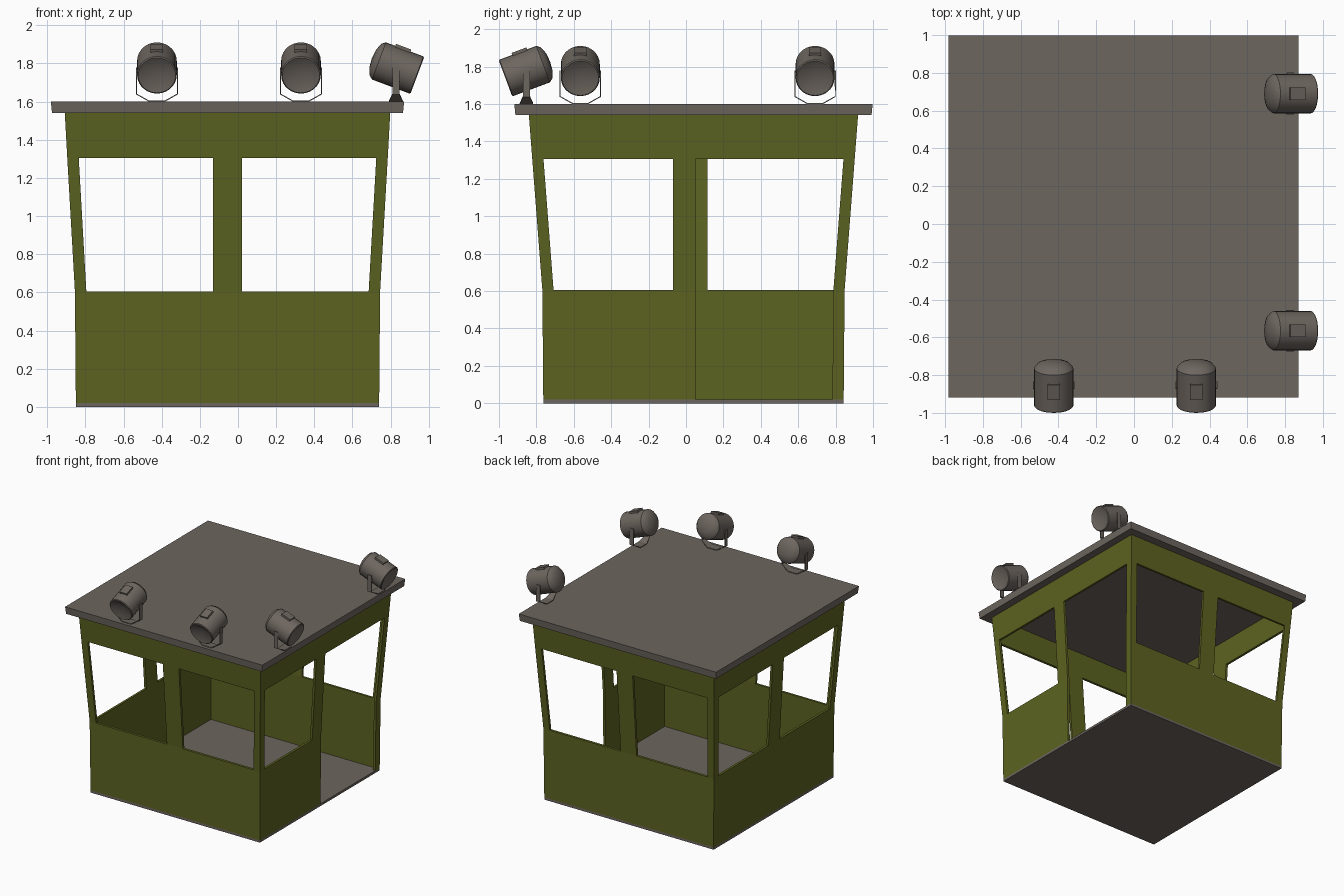
import bpy, bmesh, math
from mathutils import Matrix, Vector

if "Cube" in bpy.data.objects:
    bpy.data.objects.remove(bpy.data.objects["Cube"])

def material(name, col):
    m = bpy.data.materials.new(name)
    m.diffuse_color = (*col, 1)
    m.use_nodes = True
    m.node_tree.nodes["Principled BSDF"].inputs["Base Color"].default_value = m.diffuse_color
    return m

GREEN = material("olive_green", (0.107, 0.125, 0.015))
GREY = material("warm_grey", (0.155, 0.133, 0.116))

def make(name, bm, mat):
    me = bpy.data.meshes.new(name)
    bm.to_mesh(me)
    bm.free()
    me.materials.append(mat)
    ob = bpy.data.objects.new(name, me)
    bpy.context.collection.objects.link(ob)
    return ob

CX, CY = -0.055, 0.04

def slab(name, hx, hy, z0, z1, grow=0.0):
    """Flat box whose top edge may be slightly wider than its bottom."""
    bm = bmesh.new()
    bmesh.ops.create_cube(bm, size=2)
    for v in bm.verts:
        g = grow if v.co.z > 0 else 0
        v.co = (CX + v.co.x * (hx + g), CY + v.co.y * (hy + g), z1 if v.co.z > 0 else z0)
    return make(name, bm, GREY)

slab("floor", 0.795, 0.803, 0, 0.02)
slab("roof", 0.920, 0.952, 1.54, 1.60, 0.006)

# walls: one ring of panels, window and door cells left open
rows = [(0.02, 0.795, 0.803), (0.605, 0.80, 0.808), (1.305, 0.84, 0.862), (1.54, 0.853, 0.88)]
gaps = [(-0.075, 0.075), (-0.11, 0.01), (-0.075, 0.075), (-0.075, 0.075)]  # front right back left
INSET = 0.06
bm = bmesh.new()
ring = []
for z, hx, hy in rows:
    loop = []
    for w in range(4):
        half, out = (hx, hy) if w % 2 == 0 else (hy, hx)
        rot = Matrix.Rotation(w * math.pi / 2, 3, 'Z')
        for u in (-half, -half + INSET, gaps[w][0], gaps[w][1], half - INSET):
            p = rot @ Vector((u, -out, 0))
            loop.append(bm.verts.new((CX + p.x, CY + p.y, z)))
    ring.append(loop)
n = len(ring[0])
for k in range(3):
    for i in range(n):
        window = k == 1 and i % 5 in (1, 3)
        door = i == 8 and k < 2
        if not (window or door):
            j = (i + 1) % n
            bm.faces.new((ring[k][i], ring[k][j], ring[k + 1][j], ring[k + 1][i]))
walls = make("cabin_walls", bm, GREEN)
sol = walls.modifiers.new("thickness", 'SOLIDIFY')
sol.thickness = 0.02
sol.offset = -1
sol.use_even_offset = True

# floodlight: lathed housing, pointing along +x and tilted down
TILT = Matrix.Rotation(math.radians(20.5), 4, 'Y')

def housing():
    bm = bmesh.new()
    prof = [(-0.135, 0), (-0.13, 0.05), (-0.115, 0.088), (-0.095, 0.104),
            (0.115, 0.104), (0.12, 0.098), (0.085, 0)]
    vs = [bm.verts.new((x, 0, r)) for x, r in prof]
    es = [bm.edges.new(e) for e in zip(vs, vs[1:])]
    bmesh.ops.spin(bm, geom=vs + es, axis=(1, 0, 0), cent=(0, 0, 0),
                   angle=math.tau, steps=28, use_duplicate=False)
    bmesh.ops.remove_doubles(bm, verts=bm.verts, dist=1e-4)
    bmesh.ops.recalc_face_normals(bm, faces=bm.faces)
    # raised cover plate on top
    bmesh.ops.create_cube(bm, size=1, matrix=Matrix.Translation((0, 0, 0.102))
                          @ Matrix.Diagonal((0.085, 0.066, 0.026, 1)))
    bm.transform(TILT)
    return bm

def yoke():
    """U-shaped strap, wider where it bolts to the roof (z relative to lamp centre)."""
    bm = bmesh.new()
    path = [(-0.108, 0.0, 0.019), (-0.108, -0.14, 0.019), (-0.042, -0.177, 0.036),
            (0.042, -0.177, 0.036), (0.108, -0.14, 0.019), (0.108, 0.0, 0.019)]
    pairs = [(bm.verts.new((-w, y, z)), bm.verts.new((w, y, z))) for y, z, w in path]
    for (a, b), (c, d) in zip(pairs, pairs[1:]):
        bm.faces.new((a, b, d, c))
    return bm

lamps = [(-0.425, -0.853, -90), (0.33, -0.853, -90), (0.828, -0.565, 0), (0.828, 0.69, 0)]
for i, (x, y, ang) in enumerate(lamps, 1):
    for name, build in (("floodlight", housing), ("light_bracket", yoke)):
        ob = make(f"{name}_{i}", build(), GREY)
        ob.location = (x, y, 1.78)
        ob.rotation_euler.z = math.radians(ang)
        if name == "floodlight":
            bpy.context.view_layer.objects.active = ob
            bpy.ops.object.select_all(action='DESELECT')
            ob.select_set(True)
            bpy.ops.object.shade_smooth_by_angle(angle=math.radians(35))
        else:
            s = ob.modifiers.new("thickness", 'SOLIDIFY')
            s.thickness = 0.006
            s.offset = 0
